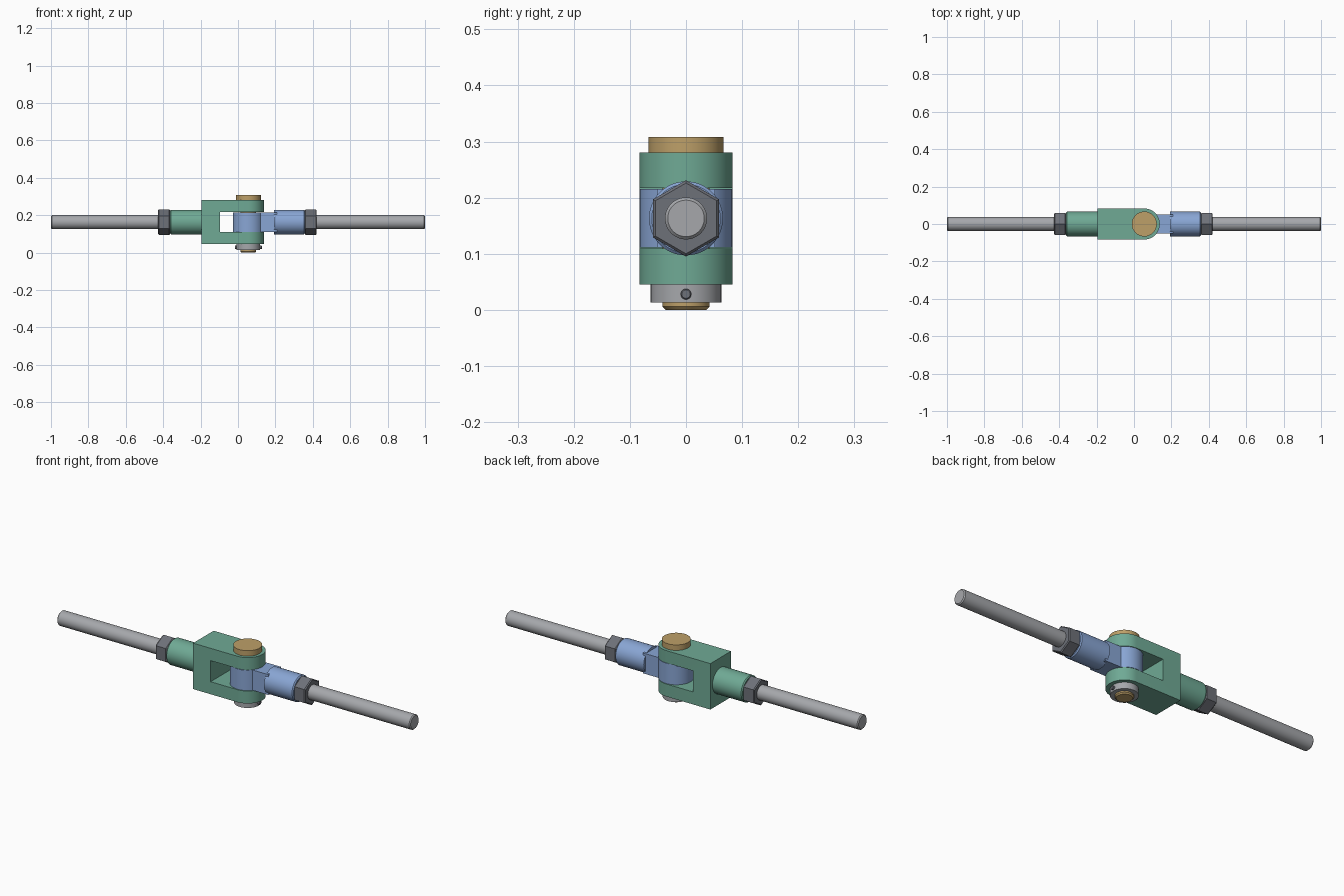
import bpy, bmesh, math
from mathutils import Matrix

if "Cube" in bpy.data.objects:
    bpy.data.objects.remove(bpy.data.objects["Cube"])

AXIS_Z = 0.163      # height of the rod axis
PIN_X = 0.055       # position of the hinge pin
EYE_R = 0.083       # rounded end radius of fork and eye


def material(name, r, g, b):
    m = bpy.data.materials.new(name)
    m.diffuse_color = (r, g, b, 1)
    m.use_nodes = True
    m.node_tree.nodes["Principled BSDF"].inputs["Base Color"].default_value = m.diffuse_color
    return m


GREEN = material("green", 0.16, 0.40, 0.30)
BLUE = material("blue", 0.25, 0.38, 0.66)
STEEL = material("light steel", 0.38, 0.39, 0.41)
DARK = material("dark steel", 0.155, 0.165, 0.19)
BRASS = material("brass", 0.51, 0.35, 0.14)


def finish(name, bm, mat, smooth=True):
    bmesh.ops.recalc_face_normals(bm, faces=bm.faces[:])
    me = bpy.data.meshes.new(name)
    bm.to_mesh(me)
    bm.free()
    me.materials.append(mat)
    ob = bpy.data.objects.new(name, me)
    bpy.context.collection.objects.link(ob)
    if smooth:
        bpy.ops.object.select_all(action='DESELECT')
        ob.select_set(True)
        bpy.context.view_layer.objects.active = ob
        bpy.ops.object.shade_smooth_by_angle(angle=math.radians(25))
    return ob


def turned(name, mat, r, a, b, ca=0.0, cb=0.0, axis='X', segs=48):
    """Solid cylinder or prism from a to b, with end chamfers ca and cb."""
    rings = [(r - ca, a), (r, a + ca), (r, b - cb), (r - cb, b)]
    if not ca:
        rings.pop(0)
    if not cb:
        rings.pop()
    bm = bmesh.new()
    loops = []
    for rad, t in rings:
        loop = []
        for i in range(segs):
            u = 2 * math.pi * i / segs
            c, s = rad * math.cos(u), rad * math.sin(u)
            co = (t, s, AXIS_Z + c) if axis == 'X' else (PIN_X + c, s, t)
            loop.append(bm.verts.new(co))
        loops.append(loop)
    for lo, hi in zip(loops, loops[1:]):
        for i in range(segs):
            j = (i + 1) % segs
            bm.faces.new((lo[i], lo[j], hi[j], hi[i]))
    bm.faces.new(loops[0])
    bm.faces.new(loops[-1])
    return finish(name, bm, mat, segs > 6)


def box(name, mat, x0, x1, half_y, z0, z1):
    bm = bmesh.new()
    bmesh.ops.create_cube(bm, size=1, matrix=Matrix.Translation(
        ((x0 + x1) / 2, 0, (z0 + z1) / 2)) @ Matrix.Diagonal((x1 - x0, 2 * half_y, z1 - z0, 1)))
    return finish(name, bm, mat, False)


# Threaded rods and lock nuts, one pair on each side
for side, s in (("left", -1), ("right", 1)):
    if s < 0:
        turned("left_rod", STEEL, 0.0375, -1.0, -0.25, 0.005, 0)
        turned("left_nut", DARK, 0.068, -0.427, -0.363, 0.005, 0.005, segs=6)
    else:
        turned("right_rod", STEEL, 0.0375, 0.25, 1.0, 0, 0.005)
        turned("right_nut", DARK, 0.068, 0.357, 0.421, 0.005, 0.005, segs=6)

# Fork: round-ended block with a slot
bm = bmesh.new()
outline = [(-0.196, EYE_R), (-0.196, -EYE_R)]
for i in range(33):
    u = -math.pi / 2 + math.pi * i / 32
    outline.append((PIN_X + EYE_R * math.cos(u), EYE_R * math.sin(u)))
face = bm.faces.new([bm.verts.new((x, y, 0.045)) for x, y in outline])
ext = bmesh.ops.extrude_face_region(bm, geom=[face])
bmesh.ops.translate(bm, vec=(0, 0, 0.235),
                    verts=[v for v in ext["geom"] if isinstance(v, bmesh.types.BMVert)])
fork = finish("fork", bm, GREEN)
slot = box("fork_slot_cutter", GREEN, -0.097, 0.3, 0.15, 0.109, 0.217)
slot.hide_render = True
slot.hide_viewport = True
cut = fork.modifiers.new("slot", 'BOOLEAN')
cut.operation = 'DIFFERENCE'
cut.solver = 'EXACT'
cut.object = slot
turned("fork_shank", GREEN, 0.066, -0.363, -0.19, 0.005, 0)

# Eye: round end, square neck and round shank
turned("eye_end", BLUE, EYE_R - 0.0005, 0.111, 0.215, axis='Z', segs=64)
box("eye_neck", BLUE, PIN_X, 0.208, 0.052, 0.111, 0.215)
turned("eye_shank", BLUE, 0.066, 0.193, 0.357, 0, 0.005)

# Hinge pin with head, retaining collar and cross pin
turned("pin_head", BRASS, 0.067, 0.28, 0.308, axis='Z')
turned("pin_shaft", BRASS, 0.042, 0.0, 0.285, 0.006, 0, axis='Z')
turned("pin_collar", STEEL, 0.063, 0.013, 0.045, axis='Z')
cross = turned("cross_pin", DARK, 0.0095, PIN_X - 0.072, PIN_X + 0.072, 0.002, 0.002, segs=20)
cross.location.z = 0.028 - AXIS_Z
